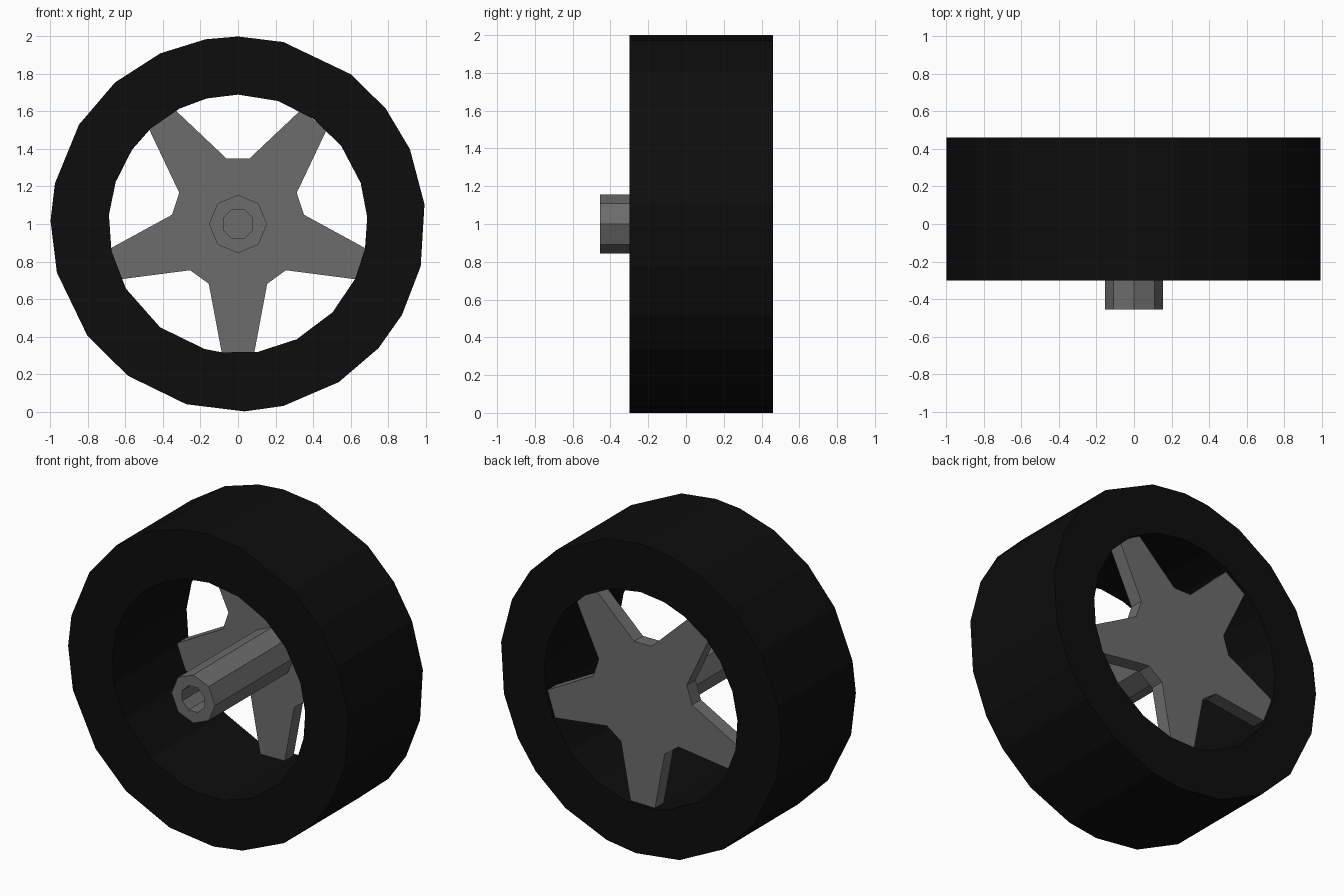
import bpy, bmesh
from math import cos, sin, radians

if "Cube" in bpy.data.objects:
    bpy.data.objects.remove(bpy.data.objects["Cube"])

CZ = 1.0  # axle height


def polar(points):
    """(radius, degrees) pairs -> (x, z) around the axle"""
    return [(r * cos(radians(a)), CZ + r * sin(radians(a))) for r, a in points]


def make(name, bm, color):
    bmesh.ops.recalc_face_normals(bm, faces=bm.faces)
    me = bpy.data.meshes.new(name)
    bm.to_mesh(me)
    bm.free()
    ob = bpy.data.objects.new(name, me)
    bpy.context.collection.objects.link(ob)
    mat = bpy.data.materials.new(name + "_mat")
    mat.diffuse_color = (*color, 1)
    mat.use_nodes = True
    mat.node_tree.nodes["Principled BSDF"].inputs["Base Color"].default_value = mat.diffuse_color
    me.materials.append(mat)
    return ob


def tube(name, outer, inner, y0, y1, color):
    """Hollow prism along y between two matching outlines"""
    bm = bmesh.new()
    loops = [[bm.verts.new((x, y, z)) for x, z in prof]
             for prof, y in ((outer, y0), (outer, y1), (inner, y1), (inner, y0))]
    n = len(outer)
    for k in range(4):
        a, b = loops[k], loops[(k + 1) % 4]
        for i in range(n):
            j = (i + 1) % n
            bm.faces.new((a[i], a[j], b[j], b[i]))
    return make(name, bm, color)


def prism(name, prof, y0, y1, color):
    """Solid prism along y"""
    bm = bmesh.new()
    face = bm.faces.new([bm.verts.new((x, y0, z)) for x, z in prof])
    ext = bmesh.ops.extrude_face_region(bm, geom=[face], use_keep_orig=True)
    moved = [v for v in ext["geom"] if isinstance(v, bmesh.types.BMVert)]
    bmesh.ops.translate(bm, verts=moved, vec=(0, y1 - y0, 0))
    return make(name, bm, color)


BLACK = (0.004, 0.004, 0.004)
GREY = (0.15, 0.15, 0.15)

# Tyre: wide ring with slightly uneven low-poly facets
outer_deg = [6, 23.5, 38, 53, 76, 90, 100, 114.5, 131, 148, 167.5, 179,
             195, 216.5, 234, 254, 272, 284, 302.5, 318.5, 331, 347]
inner_deg = [3, 18.5, 37, 54, 72, 90, 104, 117, 132.5, 145, 161, 176,
             192, 210, 233, 255, 263, 279, 297, 317, 335, 349]
tube("tyre", polar([(1.0, a) for a in outer_deg]),
     polar([(0.69, a) for a in inner_deg]), -0.30, 0.46, BLACK)

# Five-spoke star plate near the back
star = []
for k in range(5):
    c = 54 + 72 * k
    star += [(0.355, c - 26), (0.692, c - 7.2), (0.692, c + 7.2), (0.355, c + 26)]
prism("spokes", polar(star), 0.35, 0.44, GREY)

# Hub: octagonal sleeve with an axle socket, closed by the spoke plate
octagon = [90 + 45 * k for k in range(8)]
tube("hub", polar([(0.155, a) for a in octagon]),
     polar([(0.085, a + 22.5) for a in octagon]), -0.455, 0.355, GREY)
